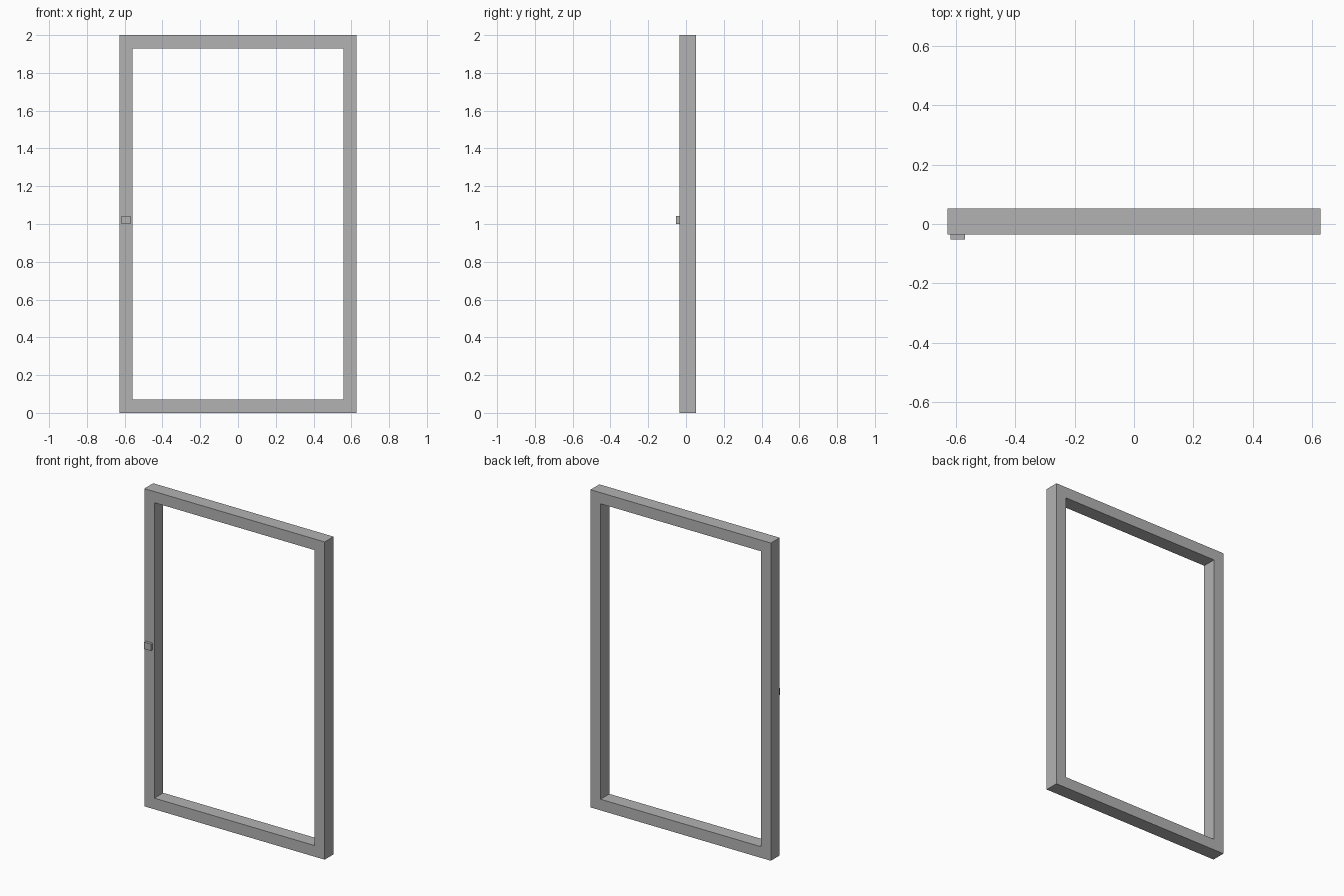
import bpy
import bmesh
from mathutils import Matrix, Vector

cube = bpy.data.objects.get("Cube")
if cube:
    bpy.data.objects.remove(cube, do_unlink=True)

# One plain grey for everything
grey = bpy.data.materials.new("grey_metal")
grey.use_nodes = True
color = (0.45, 0.45, 0.45, 1)
grey.diffuse_color = color
grey.node_tree.nodes["Principled BSDF"].inputs["Base Color"].default_value = color


def add_box(bm, low, high):
    low, high = Vector(low), Vector(high)
    matrix = Matrix.Translation((low + high) / 2) @ Matrix.Diagonal((*(high - low), 1))
    bmesh.ops.create_cube(bm, size=1, matrix=matrix)


def finish(bm, name):
    bmesh.ops.recalc_face_normals(bm, faces=bm.faces)
    mesh = bpy.data.meshes.new(name)
    bm.to_mesh(mesh)
    bm.free()
    mesh.materials.append(grey)
    obj = bpy.data.objects.new(name, mesh)
    bpy.context.collection.objects.link(obj)
    return obj


HALF_WIDTH, HEIGHT, BORDER = 0.628, 2.0, 0.07
FRONT, BACK = -0.035, 0.053

# Frame: inset the front and back of a slab and bridge the opening
bm = bmesh.new()
add_box(bm, (-HALF_WIDTH, FRONT, 0), (HALF_WIDTH, BACK, HEIGHT))
bm.normal_update()
panels = [f for f in bm.faces if abs(f.normal.y) > 0.9]
bmesh.ops.inset_individual(bm, faces=panels, thickness=BORDER, use_even_offset=True)
rims = [e for f in panels for e in f.edges]
bmesh.ops.delete(bm, geom=panels, context='FACES_ONLY')
bmesh.ops.bridge_loops(bm, edges=rims)
finish(bm, "frame")

# Small latch block on the front of the right upright
bm = bmesh.new()
add_box(bm, (-0.618, -0.052, 1.0), (-0.57, FRONT, 1.043))
finish(bm, "latch")
